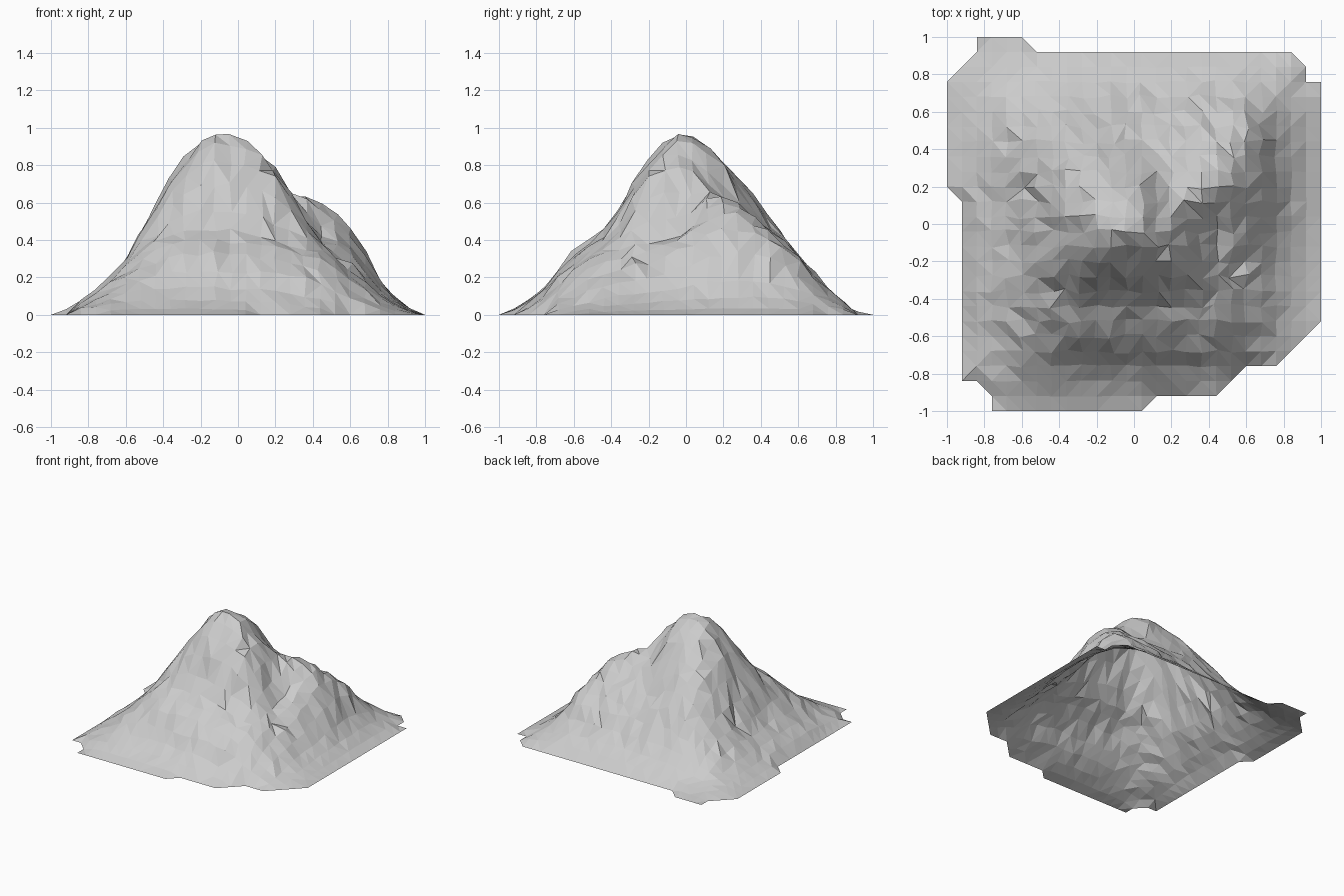
import bpy, bmesh, math, random

if "Cube" in bpy.data.objects:
    bpy.data.objects.remove(bpy.data.objects["Cube"])
random.seed(7)

# Coarse relief in hundredths, rows from back (y=1) to front (y=-1), x from -1 to 1
RELIEF = [
    [0] * 11,
    [0, 3, 6, 8, 9, 10, 10, 10, 9, 5, 0],
    [0, 7, 18, 28, 32, 31, 30, 31, 28, 10, 0],
    [0, 9, 26, 49, 60, 51, 47, 48, 43, 13, 0],
    [0, 10, 28, 64, 78, 81, 62, 63, 45, 13, 0],
    [0, 10, 28, 65, 93, 95, 77, 48, 36, 11, 0],
    [0, 10, 30, 63, 80, 81, 73, 43, 28, 9, 0],
    [0, 10, 27, 43, 50, 49, 44, 36, 24, 7, 0],
    [0, 7, 20, 30, 33, 32, 30, 26, 14, 3, 0],
    [0, 4, 9, 11, 11, 10, 9, 6, 3, 0, 0],
    [0] * 11]


def spline(p, t):
    a, b, c, d = p
    return b + 0.5 * t * (c - a + t * (2 * a - 5 * b + 4 * c - d + t * (3 * (b - c) + d - a)))


def sample(values, u):
    i = min(int(u), 9)
    return spline([values[max(0, min(10, i + k))] for k in (-1, 0, 1, 2)], u - i)


def height(x, y):
    u, v = (x + 1) * 5, (1 - y) * 5
    return max(0, sample([sample(row, u) for row in RELIEF], v) / 100)


# Ragged, clipped-corner footprint
def inside(x, y):
    e = 0.01
    return ((x > -.92 - e or .2 - e < y < .76 + e)
            and (y < .92 + e or -.84 - e < x < -.6 + e)
            and (x < .92 + e or y < .76 + e)
            and (y > -.92 - e or -.76 - e < x < .04 + e)
            and (y > -.84 - e or x > -.76 - e)
            and x + y < 1.76 + e
            and (y - x < 1.76 + e or y > .95)
            and x - y < (1.43 if y < -.8 else 1.52 + e))


# Mountain surface: faceted lattice with rocky roughness
N = 25
bm = bmesh.new()
grid = {}
for i in range(N + 1):
    for j in range(N + 1):
        x, y = -1 + 2 * i / N, -1 + 2 * j / N
        if inside(x, y):
            grid[i, j] = bm.verts.new((x, y, height(x, y)))

for i in range(N):
    for j in range(N):
        q = [grid.get(k) for k in ((i, j), (i + 1, j), (i + 1, j + 1), (i, j + 1))]
        q = [v for v in q if v]
        if len(q) == 3 and (i, j) != (24, 22):
            bm.faces.new(q)
        elif len(q) == 4:
            if random.random() < 0.5:
                q = q[1:] + q[:1]
            bm.faces.new((q[0], q[1], q[2]))
            bm.faces.new((q[0], q[2], q[3]))

for v in bm.verts:
    if v.is_boundary:
        v.co.z = 0
    else:
        rough = min(1, v.co.z * 4)
        v.co.x += random.uniform(-.015, .015) * rough
        v.co.y += random.uniform(-.015, .015) * rough
        v.co.z = min(.97, max(.005, v.co.z + random.uniform(-.016, .016) * rough))

mesh = bpy.data.meshes.new("mountain")
bm.to_mesh(mesh)
bm.free()
bpy.context.collection.objects.link(bpy.data.objects.new("mountain", mesh))
